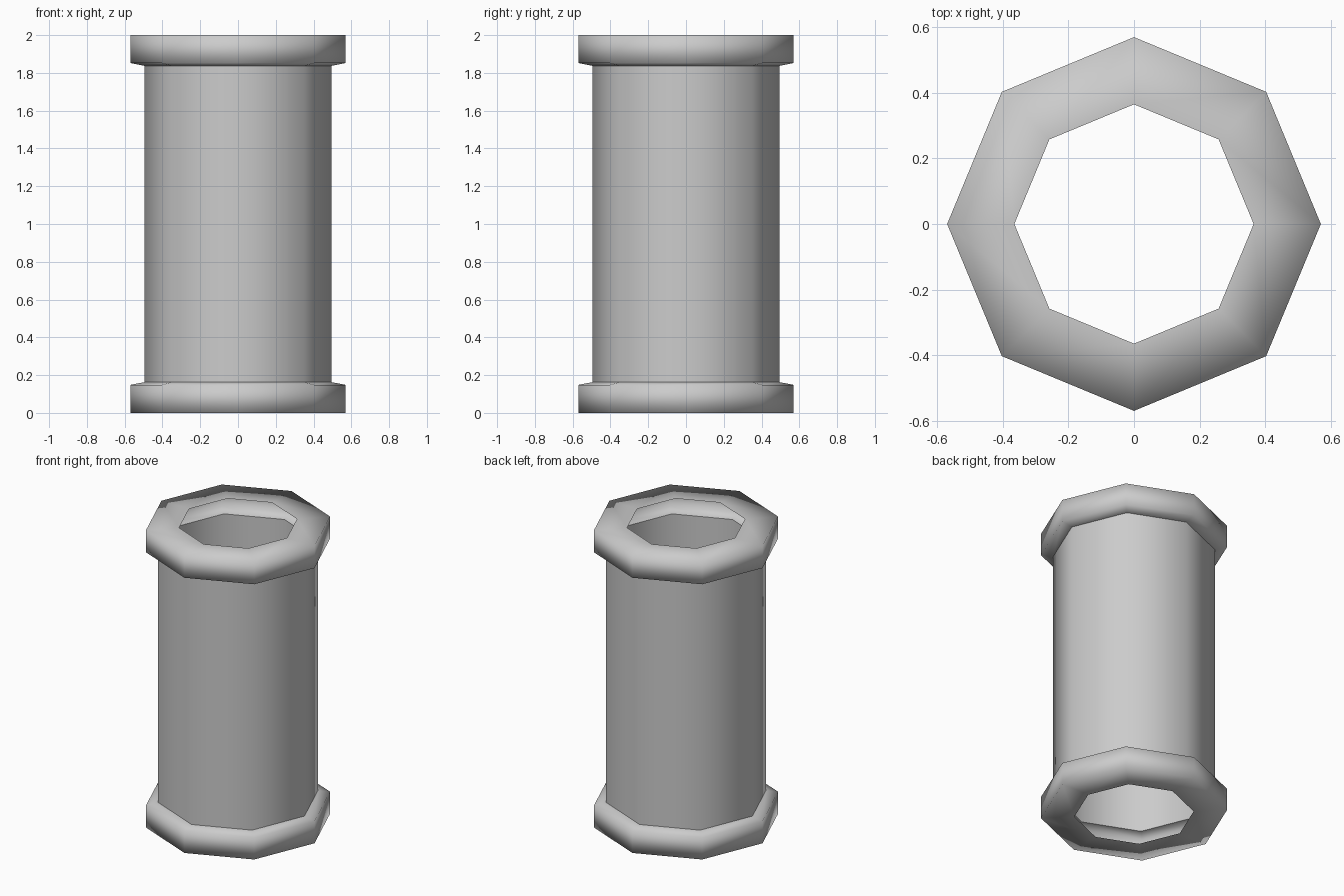
import bpy, bmesh
from math import cos, sin, tau

if "Cube" in bpy.data.objects:
    bpy.data.objects.remove(bpy.data.objects["Cube"])

SIDES = 8


def lathe(name, profile):
    """Open octagonal sheet swept from (radius, height) points, smooth shaded."""
    bm = bmesh.new()
    rings = [[bm.verts.new((r * cos(tau * i / SIDES), r * sin(tau * i / SIDES), z))
              for i in range(SIDES)] for r, z in profile]
    for low, high in zip(rings, rings[1:]):
        for i in range(SIDES):
            j = (i + 1) % SIDES
            face = bm.faces.new((low[i], low[j], high[j], high[i]))
            face.smooth = True
    mesh = bpy.data.meshes.new(name)
    bm.to_mesh(mesh)
    bm.free()
    obj = bpy.data.objects.new(name, mesh)
    bpy.context.collection.objects.link(obj)
    return obj


# Thin-walled hollow collar: open rim, outer wall, sloped shoulder to the tube
collar = [(0.365, 0.0), (0.57, 0.0), (0.57, 0.148), (0.495, 0.163)]
lathe("bottom_collar", collar)
lathe("top_collar", [(r, 2 - z) for r, z in reversed(collar)])

# Straight tube wall between the collars
lathe("tube", [(0.495, 0.163), (0.495, 1.837)])
